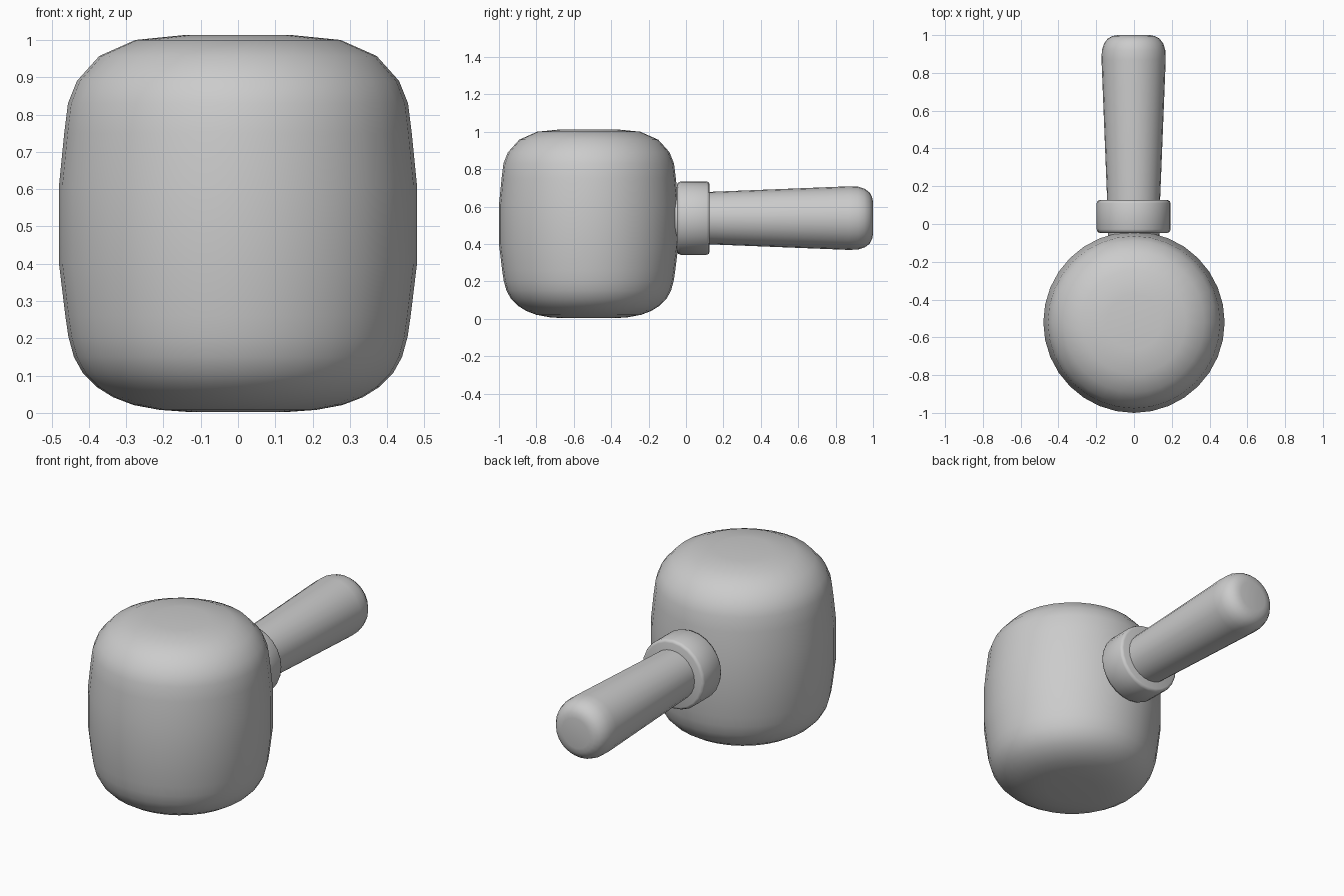
import bpy, bmesh, math
from mathutils import Matrix

if "Cube" in bpy.data.objects:
    bpy.data.objects.remove(bpy.data.objects["Cube"])


def lathe(name, profile, sides, matrix, angle):
    """Revolve (radius, height) points about local z, capping both ends."""
    bm = bmesh.new()
    rings = []
    for r, h in profile:
        rings.append([bm.verts.new((r * math.cos(2 * math.pi * i / sides),
                                    r * math.sin(2 * math.pi * i / sides), h))
                      for i in range(sides)])
    for a, b in zip(rings, rings[1:]):
        for i in range(sides):
            j = (i + 1) % sides
            bm.faces.new((a[i], a[j], b[j], b[i]))
    bm.faces.new(rings[0][::-1])
    bm.faces.new(rings[-1])
    bm.transform(matrix)
    bmesh.ops.recalc_face_normals(bm, faces=bm.faces)
    mesh = bpy.data.meshes.new(name)
    bm.to_mesh(mesh)
    bm.free()
    obj = bpy.data.objects.new(name, mesh)
    bpy.context.collection.objects.link(obj)
    bpy.ops.object.select_all(action='DESELECT')
    obj.select_set(True)
    bpy.context.view_layer.objects.active = obj
    bpy.ops.object.shade_smooth_by_angle(angle=math.radians(angle))
    return obj


# Rounded barrel body: tighter, faceted top shoulder and softer base
body = [(0.14, 0.003), (0.21, 0.008), (0.28, 0.021), (0.335, 0.042),
        (0.38, 0.07), (0.415, 0.105), (0.44, 0.15), (0.455, 0.205),
        (0.463, 0.26), (0.48, 0.40), (0.48, 0.61), (0.466, 0.75),
        (0.456, 0.83), (0.432, 0.89), (0.372, 0.957), (0.275, 1.0),
        (0.145, 1.013)]
lathe("body", body, 32, Matrix.Translation((0, -0.52, 0)), 60)

# Local z of collar and grip points to the back (+y)
axis = Matrix.Translation((-0.002, 0, 0.538)) @ Matrix.Rotation(-math.pi / 2, 4, 'X')

# Collar ring with small bevels
collar = [(0.175, -0.048), (0.19, -0.043), (0.196, -0.028),
          (0.196, 0.11), (0.191, 0.122), (0.18, 0.126)]
lathe("collar", collar, 24, axis, 60)

# Flared grip with rounded end
grip = [(0.136, -0.06), (0.14, 0.12), (0.170, 0.87), (0.168, 0.92),
        (0.157, 0.955), (0.138, 0.981), (0.112, 0.995), (0.085, 1.0)]
lathe("grip", grip, 24, axis, 60)
